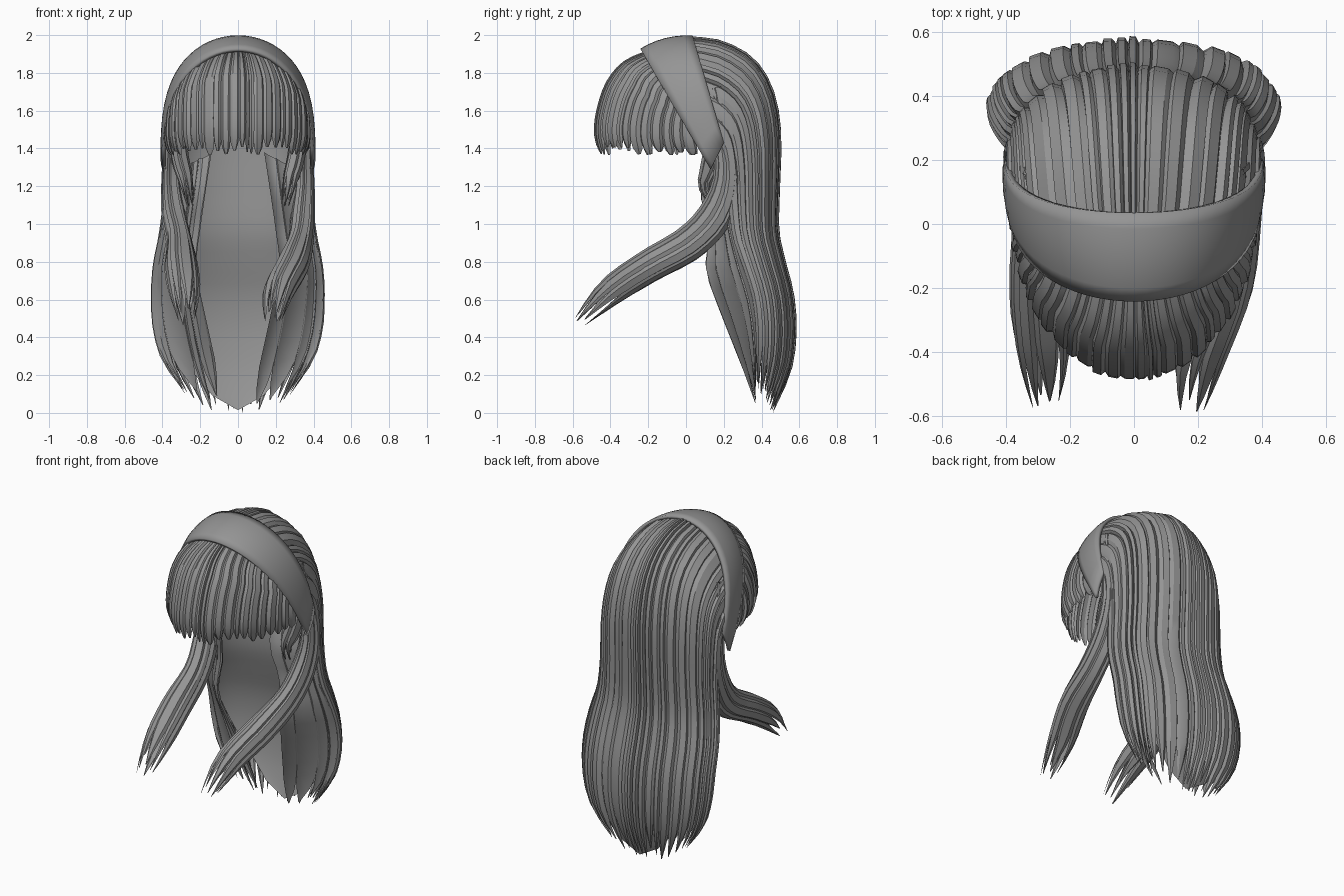
import bpy, math, random
from mathutils import Vector

if "Cube" in bpy.data.objects:
    bpy.data.objects.remove(bpy.data.objects["Cube"])

random.seed(4)
mat = bpy.data.materials.new("hair grey")
mat.diffuse_color = (0.3, 0.3, 0.3, 1)
mat.use_nodes = True
mat.node_tree.nodes["Principled BSDF"].inputs["Base Color"].default_value = mat.diffuse_color


def spline(rows, t):
    """Smoothly interpolate rows of numbers, t from 0 to 1."""
    n = len(rows) - 1
    f = min(max(t, 0), 1) * n
    i = min(int(f), n - 1)
    f -= i
    a, b, c, d = (rows[min(max(i + k, 0), n)] for k in (-1, 0, 1, 2))
    return [0.5 * (2*q + (r - p)*f + (2*p - 5*q + 4*r - s)*f*f + (3*q - p - 3*r + s)*f**3)
            for p, q, r, s in zip(a, b, c, d)]


def shell(rows):
    """Half-round sheet fanning out from its top; rows hold centre y, z and edge x, y, z."""
    def surf(u, t):
        yc, zc, xe, ye, ze = spline(rows, t)
        fan = 1 - 0.4 * max(0, 1 - abs(u)) * max(0, 1 - t / 0.35)
        a = u * fan * math.pi / 2
        c = math.cos(a)
        return Vector((xe * math.sin(a), ye + (yc - ye) * c, ze + (zc - ze) * c))
    return surf


def tube(rows):
    """Oval bundle; rows hold x, y, z, half depth in the side plane, half width in x."""
    def surf(u, t):
        x, y, z, w, d = spline(rows, t)
        p = Vector(spline(rows, t - 0.02)[:3])
        q = Vector(spline(rows, t + 0.02)[:3])
        out = Vector((1, 0, 0))
        across = (q - p).cross(out).normalized()
        a = u * math.pi
        return Vector((x, y, z)) + across * w * math.sin(a) + out * d * math.cos(a)
    return surf


def normal(surf, u, t, sign):
    t = min(max(t, 0.01), 0.99)
    du = surf(u + 0.01, t) - surf(u - 0.01, t)
    dt = surf(u, t + 0.01) - surf(u, t - 0.01)
    return du.cross(dt).normalized() * sign


def finish(name, verts, faces):
    me = bpy.data.meshes.new(name)
    me.from_pydata(verts, [], faces)
    me.materials.append(mat)
    ob = bpy.data.objects.new(name, me)
    bpy.context.collection.objects.link(ob)
    bpy.ops.object.select_all(action='DESELECT')
    bpy.context.view_layer.objects.active = ob
    ob.select_set(True)
    bpy.ops.object.shade_smooth_by_angle(angle=math.radians(30))
    return ob


def strands(name, surf, count, sign, height, u_range=(-1, 1), steps=18, taper=0.16,
            ragged=0.05, point=0.1):
    """Cover a surface with ridged strands that narrow to pointed tips."""
    verts, faces = [], []
    weights = [random.uniform(0.45, 1.55) for _ in range(count)]
    u0 = u_range[0]
    for w in weights:
        width = w / sum(weights) * (u_range[1] - u_range[0])
        mid = u0 + width / 2
        end = 1 - random.uniform(0, ragged)
        lift = height * random.uniform(0.5, 1.3)
        lean = random.uniform(-0.12, 0.12)
        base = len(verts)
        profile = ((-0.54, -0.3), (-0.28 + lean, 0.9), (0.28 + lean, 0.8), (0.54, -0.3))
        for j in range(steps + 1):
            t = j / steps
            k = 1 if t < 1 - taper else point + (1 - point) * ((1 - t) / taper) ** 0.7
            for side, up in profile:
                u = mid + side * width * k
                n = normal(surf, u, t * end, sign)
                verts.append(surf(u, t * end) + n * lift * up * k)
        for j in range(steps):
            for i in range(3):
                a = base + j * 4 + i
                f = (a, a + 1, a + 5, a + 4)
                faces.append(f if sign > 0 else f[::-1])
        u0 += width
    return finish(name, verts, faces)


def sheet(name, surf, nu, nt):
    verts = [surf(-1 + 2 * i / nu, j / nt) for j in range(nt + 1) for i in range(nu + 1)]
    faces = [(a, a + 1, a + nu + 2, a + nu + 1) for j in range(nt) for i in range(nu)
             for a in [j * (nu + 1) + i]]
    return finish(name, verts, faces)


# Long back hair
back = shell([
    (.02, 1.975, .385, .16, 1.45), (.18, 1.955, .387, .18, 1.42), (.34, 1.87, .387, .20, 1.37),
    (.44, 1.72, .387, .21, 1.30), (.485, 1.5, .387, .22, 1.20), (.48, 1.2, .39, .23, 1.08),
    (.475, .97, .41, .25, .93), (.51, .80, .44, .30, .78), (.555, .62, .45, .35, .62),
    (.567, .42, .44, .37, .45), (.54, .22, .39, .37, .28), (.46, .0, .27, .37, .10)])
strands("back_hair", back, 24, 1, 0.017, steps=24, taper=0.09, ragged=0.04)


# Smooth lining inside the back hair, rounding to a point at the bottom
def lining(u, t):
    k = 1 if t < 0.65 else math.sqrt(max(0, (1 - t) / 0.35))
    s = 0.1 + 0.89 * t
    return back(u * 0.92 * k, s) - normal(back, u * 0.92 * k, s, 1) * 0.02 * min(1, (1 - t) * 8)


sheet("back_lining", lining, 16, 30)

# Inner flaps folding forward from the sides of the back hair
flap_line = [(.14, .16, 1.38), (.17, .08, 1.18), (.20, .13, .97), (.22, .11, .76),
             (.17, .20, .50), (.12, .29, .27), (.07, .37, .03)]
for side, label in ((1, "right"), (-1, "left")):
    def flap(u, t, side=side):
        p = back(1, 0.32 + 0.66 * t)
        q = Vector(spline(flap_line, t))
        r = p.lerp(q, u)
        return Vector((r.x * side, r.y, r.z))
    strands(label + "_inner_flap", flap, 4, -side, 0.012, (0, 1), steps=14, taper=0.12)

# Fringe
fringe = shell([
    (-.19, 1.91, .345, .06, 1.57), (-.32, 1.855, .36, .05, 1.56), (-.41, 1.755, .37, .04, 1.53),
    (-.46, 1.62, .375, .04, 1.48), (-.478, 1.49, .373, .05, 1.43), (-.455, 1.365, .355, .07, 1.365)])
strands("fringe", fringe, 30, -1, 0.014, steps=14, taper=0.1, ragged=0.1, point=0.3)

# Side locks sweeping forward, and short wisps at the temples
right_lock = [(.315, .15, 1.72, .03, .02), (.345, .19, 1.5, .045, .03), (.355, .22, 1.25, .065, .04),
              (.345, .16, 1.05, .085, .055), (.33, .02, .90, .085, .06), (.285, -.2, .775, .078, .08),
              (.215, -.4, .64, .068, .075), (.18, -.575, .47, .03, .04)]
left_x = (-.315, -.345, -.355, -.34, -.31, -.30, -.285, -.275)
left_lock = [(x,) + r[1:] for x, r in zip(left_x, right_lock)]
wisp = [(.31, .15, 1.5, .03, .03), (.31, .15, 1.38, .05, .04), (.29, .13, 1.28, .05, .04),
        (.27, .10, 1.2, .03, .03), (.25, .15, 1.1, .02, .02)]
for side, rows in (("right", right_lock), ("left", left_lock)):
    strands(side + "_side_lock", tube(rows), 8, 1, 0.011, steps=20, ragged=0.1, taper=0.14)
    flip = 1 if side == "right" else -1
    strands(side + "_temple_wisp", tube([(flip * r[0],) + r[1:] for r in wisp]), 5, 1, 0.008,
            steps=10, taper=0.4)


# Wide headband
def band(u, t):
    a = u * math.pi / 2
    c = max(0, math.cos(a)) ** 0.75
    front = Vector((0, .13 - .37 * c, 1.29 + .635 * c))
    rear = Vector((0, .20 - .165 * c, 1.43 + .565 * c))
    p = front.lerp(rear, t)
    bump = 0.022 * 4 * t * (1 - t)
    p.x = (.398 + bump * 0.4) * math.sin(a)
    return p + Vector((0, -0.4, 0.9)) * bump * c


ob = sheet("headband", band, 32, 6)
mod = ob.modifiers.new("thickness", 'SOLIDIFY')
mod.thickness = 0.02
mod.offset = -0.6
